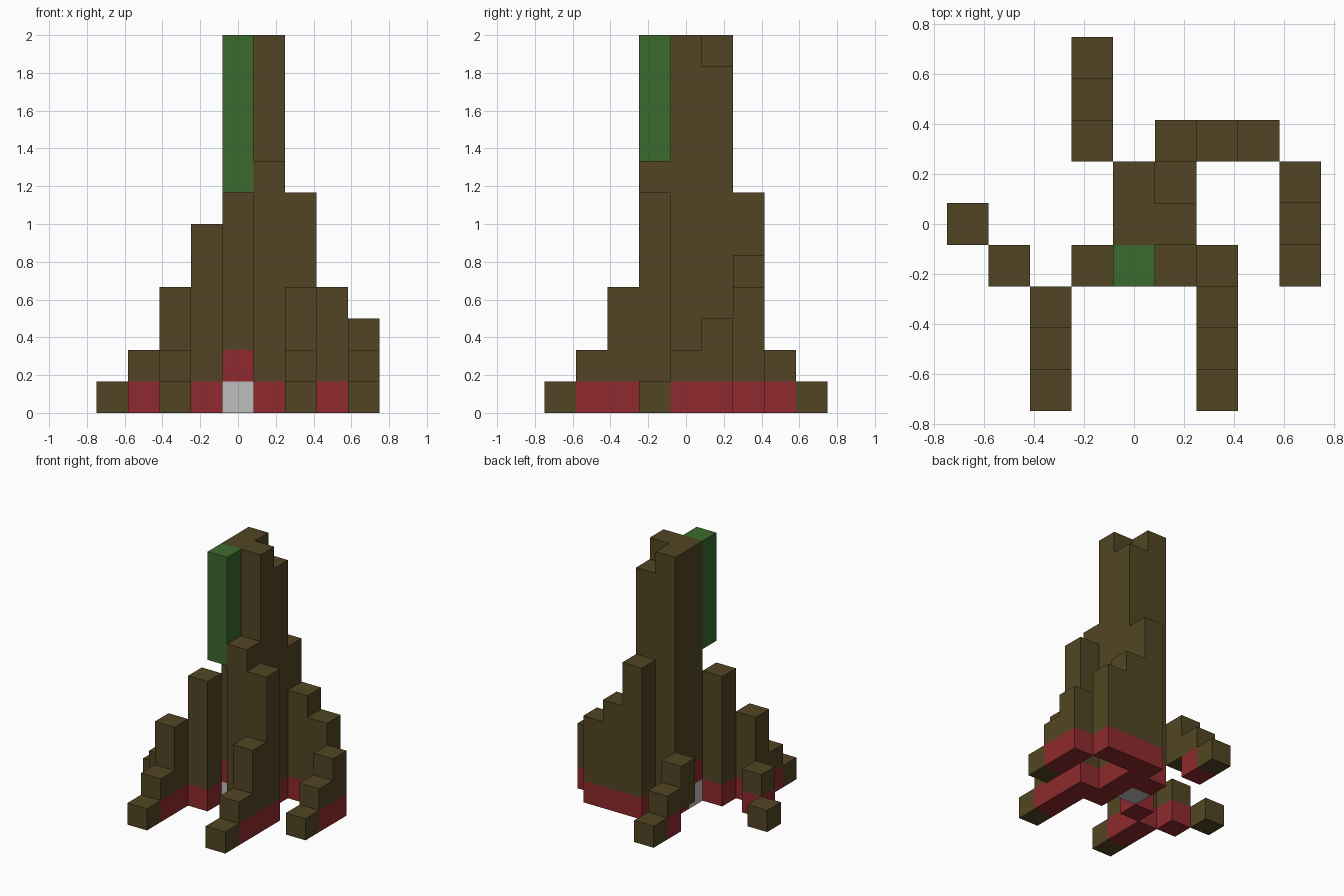
import bpy
import bmesh
from mathutils import Vector

cube = bpy.data.objects.get("Cube")
if cube:
    bpy.data.objects.remove(cube, do_unlink=True)

U = 1 / 6  # edge of one block


def linear(c):
    c /= 255
    return c / 12.92 if c < 0.04045 else ((c + 0.055) / 1.055) ** 2.4


def make_material(name, rgb):
    m = bpy.data.materials.new(name)
    m.use_nodes = True
    col = [linear(c) for c in rgb] + [1]
    m.diffuse_color = col
    m.node_tree.nodes["Principled BSDF"].inputs["Base Color"].default_value = col
    return m


BARK, RED, LEAF, GREY = range(4)
MATS = [
    make_material("bark brown", (82, 69, 35)),
    make_material("root red", (143, 42, 45)),
    make_material("leaf green", (59, 106, 46)),
    make_material("core grey", (190, 190, 190)),
]

# Each part is a list of block columns: (x, y, bottom, top)
PARTS = {
    "trunk": [(0, 0, 0, 12), (0, 1, 0, 12), (1, 0, 0, 12), (1, 1, 0, 11), (1, -1, 0, 8)],
    "moss_strip": [(0, -1, 7, 12)],
    "front_left_root": [(2, -1, 0, 7), (2, -2, 0, 4), (2, -3, 0, 2), (2, -4, 0, 1)],
    "front_right_root": [(-1, -1, 0, 6), (-2, -2, 0, 4), (-2, -3, 0, 2), (-2, -4, 0, 1)],
    "right_root": [(-3, -1, 0, 2), (-4, 0, 0, 1)],
    "back_root": [(-1, 2, 1, 3), (-1, 3, 0, 2), (-1, 4, 0, 1)],
    "back_left_root": [(1, 2, 0, 7), (2, 2, 0, 5), (3, 2, 0, 4)],
    "left_root": [(4, 1, 0, 3), (4, 0, 0, 2), (4, -1, 0, 1)],
}


def block_colour(part, x, y, z, top):
    if part == "moss_strip":
        return LEAF
    if (x, y) == (0, 0) and z < 2:  # core of the trunk
        return GREY if z == 0 else RED
    return RED if z == 0 and top > 1 else BARK  # root tips stay brown


def blocks(columns):
    for x, y, low, top in columns:
        for z in range(low, top):
            yield x, y, z, top


filled = {b[:3] for cols in PARTS.values() for b in blocks(cols)}
AXES = [Vector(a) for a in ((1, 0, 0), (0, 1, 0), (0, 0, 1))]


def build(part, columns):
    bm = bmesh.new()
    for x, y, z, top in blocks(columns):
        centre = Vector((x, y, z + 0.5))
        for i, axis in enumerate(AXES):
            for sign in (1, -1):
                n = axis * sign
                # only outer faces are made
                if (x + int(n.x), y + int(n.y), z + int(n.z)) in filled:
                    continue
                u, v = AXES[(i + 1) % 3] / 2, AXES[(i + 2) % 3] / 2 * sign
                mid = centre + n / 2
                ring = (mid - u - v, mid + u - v, mid + u + v, mid - u + v)
                face = bm.faces.new([bm.verts.new(p * U) for p in ring])
                face.material_index = block_colour(part, x, y, z, top)
    bmesh.ops.remove_doubles(bm, verts=bm.verts, dist=0.001)
    # join the blocks into large flat faces of one colour
    bmesh.ops.dissolve_limit(bm, angle_limit=0.01, verts=bm.verts, edges=bm.edges,
                             delimit={'MATERIAL'})
    mesh = bpy.data.meshes.new(part)
    bm.to_mesh(mesh)
    bm.free()
    for m in MATS:
        mesh.materials.append(m)
    bpy.context.collection.objects.link(bpy.data.objects.new(part, mesh))


for part, columns in PARTS.items():
    build(part, columns)
